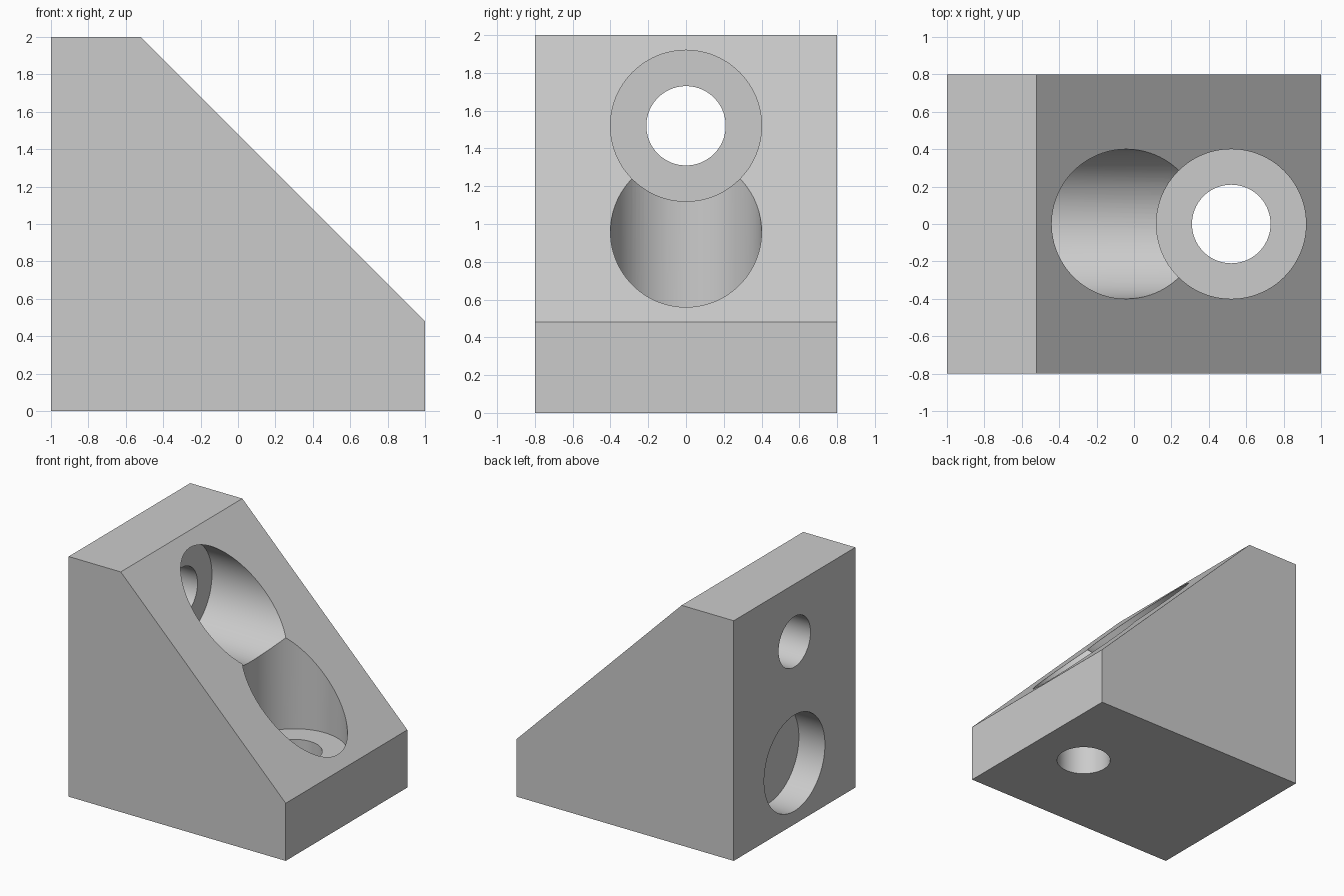
import bpy, bmesh, math
from mathutils import Matrix, Vector

cube = bpy.data.objects.get("Cube")
if cube:
    bpy.data.objects.remove(cube, do_unlink=True)

DEPTH = 0.8        # half width of the block along y
WALL = 0.48        # thickness of the two mounting walls
AXIS = 0.52        # offset of the screw axes
SCREW, HEAD = 0.21, 0.4

grey = bpy.data.materials.new("light grey")
grey.use_nodes = True
colour = (0.6, 0.6, 0.6, 1)
grey.diffuse_color = colour
grey.node_tree.nodes["Principled BSDF"].inputs["Base Color"].default_value = colour


def add_object(name, bm):
    mesh = bpy.data.meshes.new(name)
    bmesh.ops.recalc_face_normals(bm, faces=bm.faces[:])
    bm.to_mesh(mesh)
    bm.free()
    mesh.materials.append(grey)
    obj = bpy.data.objects.new(name, mesh)
    bpy.context.collection.objects.link(obj)
    return obj


def extruded_profile(name, profile, half):
    bm = bmesh.new()
    face = bm.faces.new([bm.verts.new((x, -half, z)) for x, z in profile])
    grown = bmesh.ops.extrude_face_region(bm, geom=[face])["geom"]
    moved = [v for v in grown if isinstance(v, bmesh.types.BMVert)]
    bmesh.ops.translate(bm, verts=moved, vec=(0, 2 * half, 0))
    return add_object(name, bm)


def rod(name, start, end, radius):
    """Cylinder between two points, used as a cutter."""
    start, end = Vector(start), Vector(end)
    axis = end - start
    turn = axis.to_track_quat("Z", "Y").to_matrix().to_4x4()
    bm = bmesh.new()
    bmesh.ops.create_cone(bm, cap_ends=True, segments=96, radius1=radius,
                          radius2=radius, depth=axis.length,
                          matrix=Matrix.Translation((start + end) / 2) @ turn)
    obj = add_object(name, bm)
    obj.hide_render = True
    return obj


# Corner bracket body with a sloped face
bracket = extruded_profile(
    "corner_bracket",
    [(-1, 0), (1, 0), (1, WALL), (-AXIS, 2), (-1, 2)], DEPTH)

# Screw holes with head pockets, and the blind recess in the upright wall
high = 2 - WALL
cutters = [
    rod("side_head_pocket", (-1 + WALL, 0, high), (1.2, 0, high), HEAD),
    rod("base_head_pocket", (AXIS, 0, WALL), (AXIS, 0, 2.2), HEAD),
    rod("side_screw_hole", (-1.2, 0, high), (0, 0, high), SCREW),
    rod("base_screw_hole", (AXIS, 0, -0.2), (AXIS, 0, 0.8), SCREW),
    rod("wall_recess", (-1.2, 0, 0.51), (-0.76, 0, 0.51), HEAD),
]

bpy.ops.object.select_all(action="DESELECT")
bpy.context.view_layer.objects.active = bracket
bracket.select_set(True)
for cutter in cutters:
    mod = bracket.modifiers.new(cutter.name, "BOOLEAN")
    mod.operation = "DIFFERENCE"
    mod.solver = "EXACT"
    mod.object = cutter
    bpy.ops.object.modifier_apply(modifier=mod.name)
    bpy.data.objects.remove(cutter, do_unlink=True)

# Smooth bores, crisp edges
bpy.ops.object.shade_smooth_by_angle(angle=math.radians(30))
